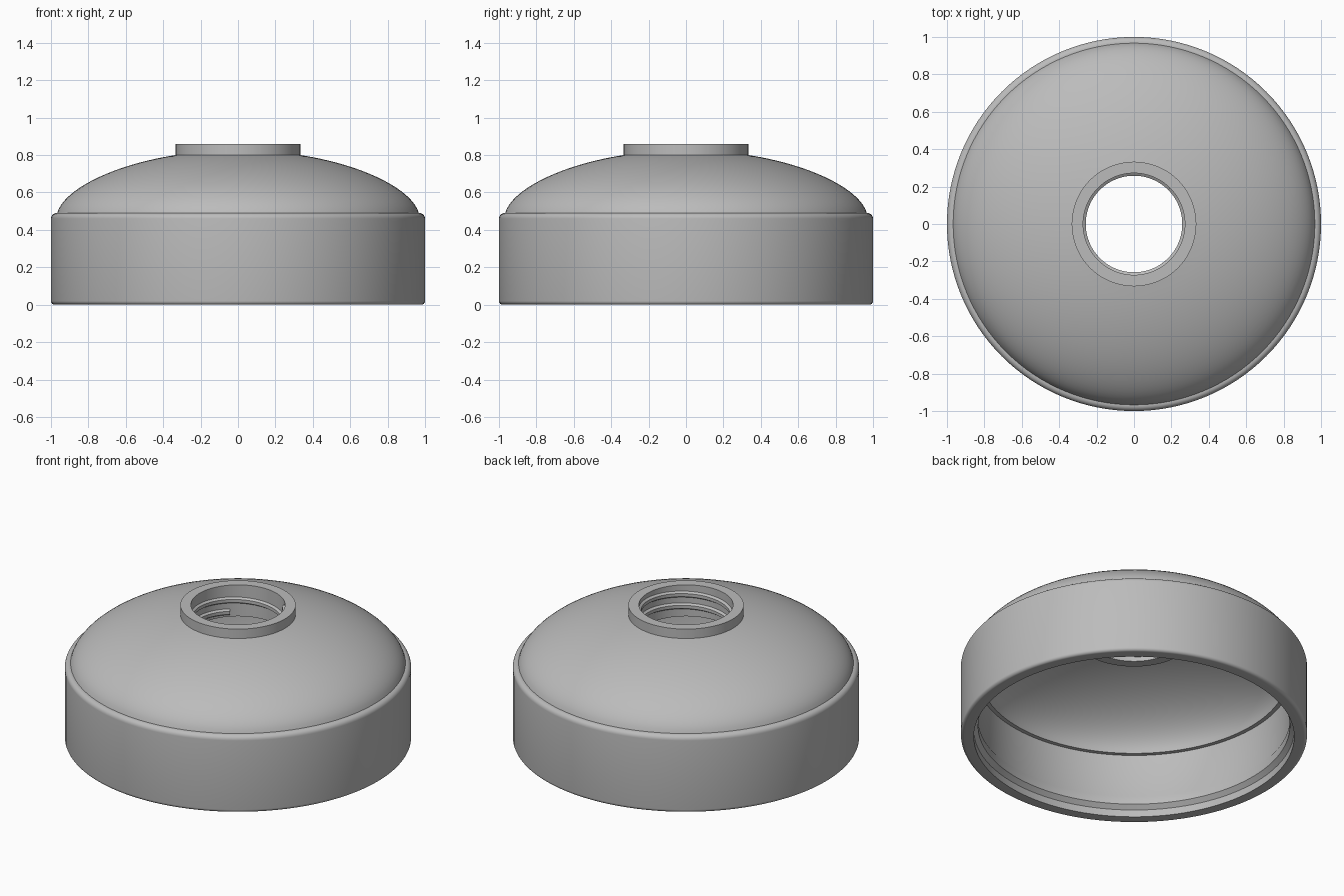
import bpy, bmesh, math
from mathutils import Vector
from mathutils.geometry import interpolate_bezier

cube = bpy.data.objects.get("Cube")
if cube:
    bpy.data.objects.remove(cube)

grey = bpy.data.materials.new("light grey")
grey.use_nodes = True
colour = (0.5, 0.5, 0.5, 1)
grey.diffuse_color = colour
grey.node_tree.nodes["Principled BSDF"].inputs["Base Color"].default_value = colour


def finish(bm, name):
    bmesh.ops.recalc_face_normals(bm, faces=bm.faces)
    mesh = bpy.data.meshes.new(name)
    bm.to_mesh(mesh)
    bm.free()
    obj = bpy.data.objects.new(name, mesh)
    obj.data.materials.append(grey)
    bpy.context.collection.objects.link(obj)
    bpy.ops.object.select_all(action='DESELECT')
    obj.select_set(True)
    bpy.context.view_layer.objects.active = obj
    bpy.ops.object.shade_smooth_by_angle(angle=math.radians(28))
    return obj


def sweep(name, section, turns=1, pitch=0, steps=128, closed=True):
    """Carry an (r, z) section round the z axis, as a ring or a helix."""
    bm = bmesh.new()
    rings = []
    for i in range(steps if closed else steps + 1):
        a = math.tau * turns * i / steps
        lift = pitch * turns * i / steps
        rings.append([bm.verts.new((r * math.cos(a), r * math.sin(a), z + lift))
                      for r, z in section])
    n = len(section)
    pairs = list(zip(rings, rings[1:]))
    if closed:
        pairs.append((rings[-1], rings[0]))
    for a, b in pairs:
        for j in range(n):
            k = (j + 1) % n
            bm.faces.new((a[j], a[k], b[k], b[j]))
    if not closed:
        bm.faces.new(rings[0])
        bm.faces.new(rings[-1])
    return finish(bm, name)


def curve(*points):
    pts = [Vector((r, z, 0)) for r, z in points]
    return [(p.x, p.y) for p in interpolate_bezier(*pts, 20)]


def fillet(r, z, size, start):
    """Quarter round about (r, z), turning anticlockwise."""
    angles = [math.radians(start + 15 * i) for i in range(7)]
    return [(r + size * math.cos(a), z + size * math.sin(a)) for a in angles]


# Hollow shell: skirt, dome and neck in one turned profile
outside = fillet(0.98, 0.02, 0.02, -90) + fillet(0.97, 0.46, 0.03, 0)
dome = curve((0.967, 0.49), (0.93, 0.62), (0.66, 0.75), (0.333, 0.80))
neck = [(0.333, 0.86), (0.272, 0.86), (0.272, 0.66), (0.333, 0.66)]
ceiling = curve((0.333, 0.73), (0.6, 0.68), (0.86, 0.55), (0.885, 0.40))
inside = [(0.91, 0.40), (0.91, 0.14), (0.90, 0.12), (0.90, 0.07), (0.925, 0.045), (0.925, 0)]
sweep("cap_shell", outside + dome + neck + ceiling + inside)

# Screw thread in the neck, starting at the far corner
thread = sweep("neck_thread", [(0.28, 0.665), (0.258, 0.68), (0.258, 0.70), (0.28, 0.715)],
               turns=1.75, pitch=0.075, steps=160, closed=False)
thread.rotation_euler.z = math.radians(135)
